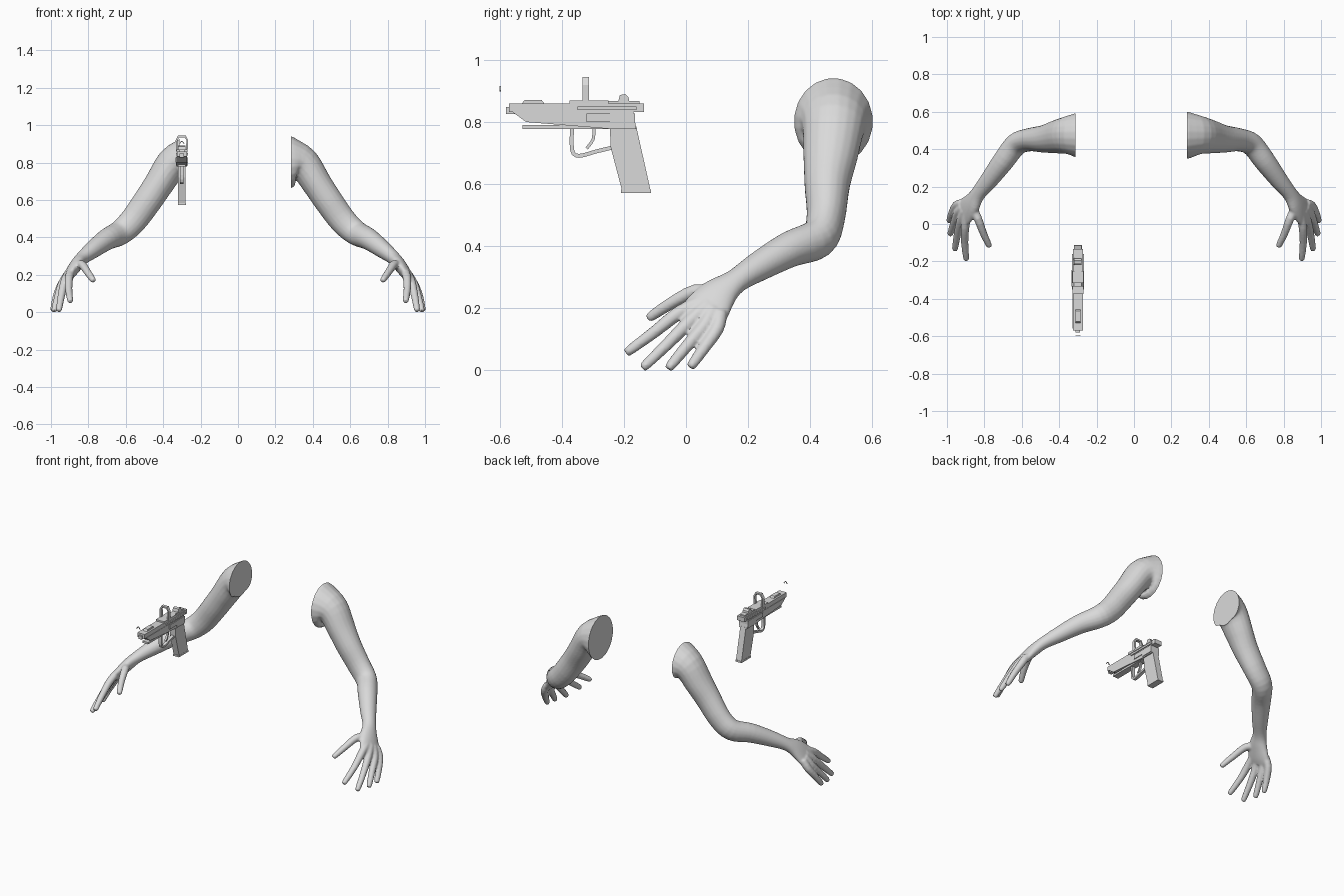
import bpy, bmesh, math
from mathutils import Vector

cube = bpy.data.objects.get("Cube")
if cube:
    bpy.data.objects.remove(cube)

grey = bpy.data.materials.new("light_grey")
grey.use_nodes = True
grey.diffuse_color = (0.7, 0.7, 0.7, 1)
grey.node_tree.nodes["Principled BSDF"].inputs["Base Color"].default_value = (0.7, 0.7, 0.7, 1)
GUN_X = -0.30


def finish(name, bm):
    """Turn a bmesh into a named, coloured object."""
    bmesh.ops.recalc_face_normals(bm, faces=bm.faces)
    mesh = bpy.data.meshes.new(name)
    bm.to_mesh(mesh)
    bm.free()
    mesh.materials.append(grey)
    obj = bpy.data.objects.new(name, mesh)
    bpy.context.collection.objects.link(obj)
    return obj


def refine(rings, steps):
    """Catmull-Rom subdivision of ring rows (x, y, z, half width, half thickness)."""
    rows = [Vector(r) for r in rings]
    out = []
    for i in range(len(rows) - 1):
        a, b = rows[max(i - 1, 0)], rows[i]
        c, d = rows[i + 1], rows[min(i + 2, len(rows) - 1)]
        for k in range(steps):
            t = k / steps
            out.append(b + (c - a) * (t / 2) + (a * 2 - b * 5 + c * 4 - d) * (t * t / 2)
                       + (b * 3 - a - c * 3 + d) * (t ** 3 / 2))
    return out + [rows[-1]]


def loft(bm, rings, up, sides=20, steps=4):
    """Sweep elliptical rings along their own centre line."""
    rows = refine(rings, steps)
    centres = [Vector(r[:3]) for r in rows]
    loops = []
    for i, row in enumerate(rows):
        tangent = (centres[min(i + 1, len(rows) - 1)] - centres[max(i - 1, 0)]).normalized()
        wide = (up - tangent * up.dot(tangent)).normalized()
        thick = tangent.cross(wide)
        loop = []
        for k in range(sides):
            a = math.tau * (k + 0.5) / sides
            loop.append(bm.verts.new(centres[i] + wide * (row[3] * math.cos(a))
                                     + thick * (row[4] * math.sin(a))))
        loops.append(loop)
    for p, q in zip(loops, loops[1:]):
        for k in range(sides):
            n = (k + 1) % sides
            bm.faces.new((p[k], p[n], q[n], q[k]))
    bm.faces.new(loops[0])
    bm.faces.new(loops[-1])


# Arm from shoulder to knuckles
ARM = [(.20, .475, .80, .13, .145), (.285, .475, .80, .127, .14),
       (.355, .475, .785, .102, .092), (.42, .465, .69, .088, .08),
       (.48, .455, .60, .074, .077), (.56, .45, .49, .062, .073),
       (.63, .425, .425, .06, .067), (.70, .335, .39, .058, .058),
       (.775, .235, .335, .049, .047), (.835, .16, .287, .042, .036),
       (.87, .105, .245, .062, .034), (.905, .065, .195, .076, .027),
       (.925, .045, .165, .07, .018)]
# Finger joints: base, middle, tip
FINGERS = [[(.865, .09, .245), (.835, .03, .255), (.805, -.05, .215), (.775, -.115, .172)],
           [(.89, .06, .225), (.903, -.02, .187), (.905, -.1, .125), (.897, -.185, .062)],
           [(.905, .07, .21), (.928, .015, .16), (.945, -.06, .085), (.957, -.133, .014)],
           [(.915, .085, .195), (.943, .06, .145), (.965, .0, .075), (.982, -.052, .012)],
           [(.92, .11, .185), (.95, .10, .135), (.973, .06, .075), (.988, .018, .016)]]


def build_arm(name, side, cut):
    bm = bmesh.new()
    flip = lambda rows: [(r[0] * side, *r[1:]) for r in rows]
    loft(bm, flip(ARM), Vector((0, 1, 0)))
    for finger in FINGERS:
        radii = (.024, .023, .02, .016)
        rings = [(*p, r, r) for p, r in zip(finger, radii)]
        a, b = Vector(finger[-2]), Vector(finger[-1])
        end = b + (b - a).normalized() * .009
        rings.append((*end, .007, .007))
        loft(bm, flip(rings), Vector((1, 0, 0)), 12, 3)
    source = finish(name + "_source", bm)
    # Fuse palm, fingers and arm into one skin
    remesh = source.modifiers.new("fuse", 'REMESH')
    remesh.mode = 'VOXEL'
    remesh.voxel_size = .006
    smooth = source.modifiers.new("soften", 'SMOOTH')
    smooth.factor = .5
    smooth.iterations = 5
    deps = bpy.context.evaluated_depsgraph_get()
    fused = bpy.data.meshes.new_from_object(source.evaluated_get(deps))
    bpy.data.objects.remove(source)
    # Flat cut at the shoulder
    bm = bmesh.new()
    bm.from_mesh(fused)
    bpy.data.meshes.remove(fused)
    bmesh.ops.bisect_plane(bm, geom=bm.verts[:] + bm.edges[:] + bm.faces[:],
                           plane_co=(cut * side, 0, 0), plane_no=(-side, 0, 0), clear_outer=True)
    bmesh.ops.holes_fill(bm, edges=[e for e in bm.edges if e.is_boundary])
    obj = finish(name, bm)
    bpy.ops.object.select_all(action='DESELECT')
    obj.select_set(True)
    bpy.context.view_layer.objects.active = obj
    bpy.ops.object.shade_smooth_by_angle(angle=math.radians(45))


build_arm("left_arm", 1, .283)
build_arm("right_arm", -1, .313)


def prism(name, outline, half):
    """Side outline (y, z) extruded across the pistol."""
    bm = bmesh.new()
    face = bm.faces.new([bm.verts.new((GUN_X - half, y, z)) for y, z in outline])
    new = bmesh.ops.extrude_face_region(bm, geom=[face])["geom"]
    bmesh.ops.translate(bm, verts=[v for v in new if isinstance(v, bmesh.types.BMVert)],
                        vec=(2 * half, 0, 0))
    return finish(name, bm)


def block(name, y0, y1, z0, z1, half):
    return prism(name, [(y0, z0), (y1, z0), (y1, z1), (y0, z1)], half)


def bar(name, path, wide, thick):
    """Square bar bent along a side path."""
    bm = bmesh.new()
    loft(bm, [(GUN_X, y, z, wide, thick) for y, z in path], Vector((1, 0, 0)), 4, 3)
    return finish(name, bm)


# Pistol slide and frame
block("slide", -.57, -.135, .832, .86, .026)
block("slide_top", -.36, -.15, .855, .868, .018)
block("muzzle", -.58, -.55, .826, .848, .012)
prism("frame", [(-.56, .833), (-.515, .80), (-.245, .778), (-.16, .778), (-.17, .833)], .028)
block("lower_rail", -.527, -.245, .778, .79, .02)
block("side_plate", -.32, -.245, .80, .828, .033)
block("rear_plate", -.245, -.165, .785, .828, .032)
block("side_rail", -.35, -.16, .838, .85, .032)
prism("front_rib", [(-.53, .858), (-.52, .871), (-.465, .871), (-.455, .858)], .014)

# Grip
prism("grip", [(-.245, .785), (-.16, .785), (-.115, .583), (-.207, .583), (-.243, .72)], .02)
block("grip_base", -.21, -.112, .572, .583, .021)

# Trigger and guard
bar("trigger_guard", [(-.367, .785), (-.367, .71), (-.345, .691), (-.29, .705), (-.24, .717)],
    .014, .009)
bar("trigger", [(-.297, .785), (-.299, .745), (-.32, .715)], .009, .007)

# Sights
prism("rear_sight", [(-.22, .858), (-.213, .887), (-.195, .89), (-.185, .88), (-.182, .858)], .02)


def sight_arch(name, y, half_depth):
    """Rounded open hoop standing across the slide."""
    bm = bmesh.new()
    shape = [(-.031, .862), (-.033, .92), (-.02, .945), (.02, .945), (.033, .92), (.031, .862)]
    inner = [(x * .72, min(z, .935)) for x, z in reversed(shape)]
    face = bm.faces.new([bm.verts.new((GUN_X + x, y - half_depth, z)) for x, z in shape + inner])
    new = bmesh.ops.extrude_face_region(bm, geom=[face])["geom"]
    bmesh.ops.translate(bm, verts=[v for v in new if isinstance(v, bmesh.types.BMVert)],
                        vec=(0, 2 * half_depth, 0))
    return finish(name, bm)


sight_arch("optic_hoop", -.323, .01)
block("optic_base", -.375, -.25, .855, .87, .03)

# Small loose clip floating ahead of the muzzle
bm = bmesh.new()
loft(bm, [(GUN_X - .012, -.598, .9, .003, .003), (GUN_X, -.598, .914, .003, .003),
          (GUN_X + .012, -.598, .9, .003, .003)], Vector((0, 1, 0)), 4, 3)
finish("loose_clip", bm)
